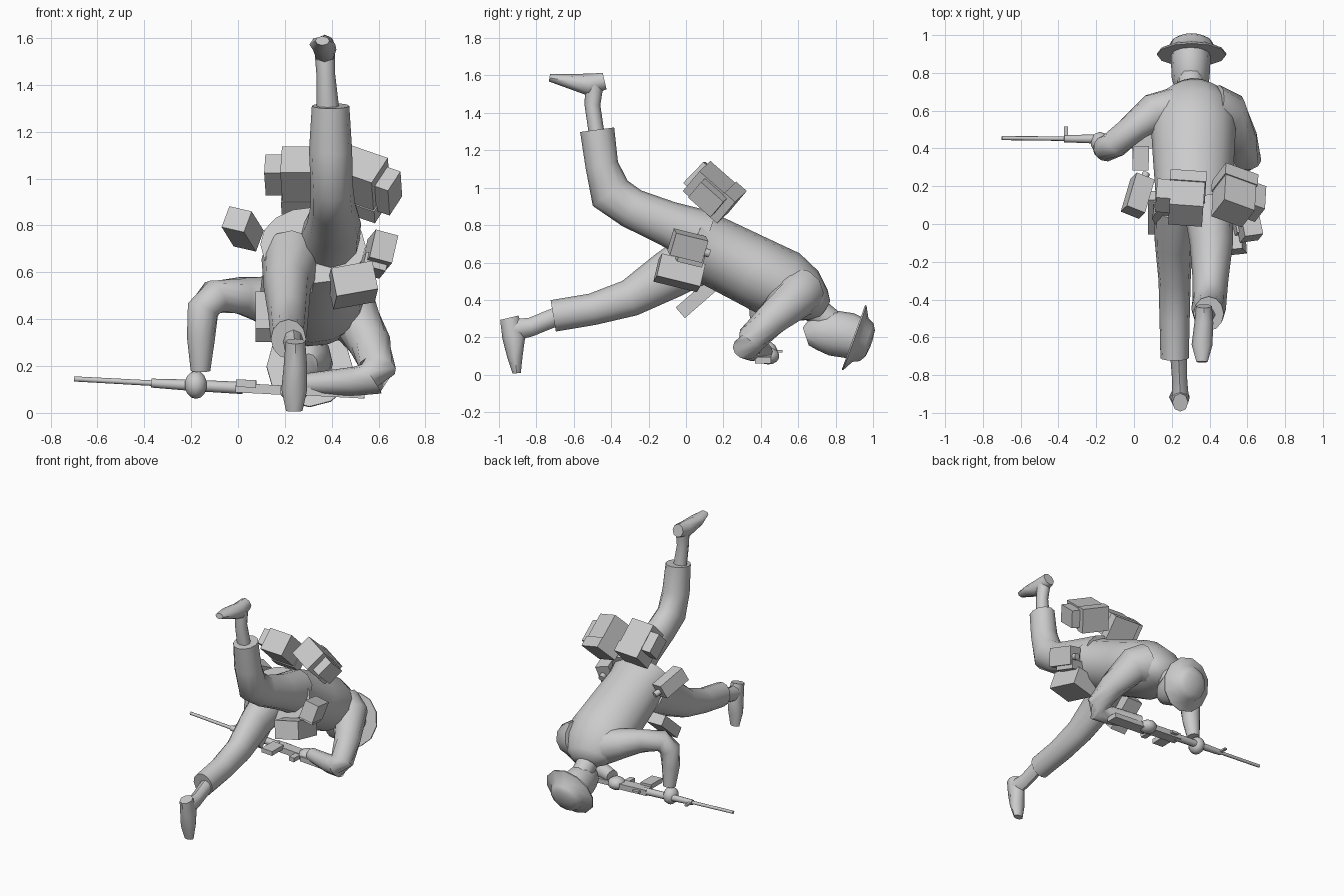
import bpy, bmesh, math
from mathutils import Vector, Matrix

if "Cube" in bpy.data.objects:
    bpy.data.objects.remove(bpy.data.objects["Cube"])

grey = bpy.data.materials.new("plain_grey")
grey.diffuse_color = (0.6, 0.6, 0.6, 1)
grey.use_nodes = True
grey.node_tree.nodes["Principled BSDF"].inputs["Base Color"].default_value = grey.diffuse_color


def finish(name, bm, smooth=True):
    bmesh.ops.recalc_face_normals(bm, faces=bm.faces[:])
    me = bpy.data.meshes.new(name)
    bm.to_mesh(me)
    bm.free()
    me.materials.append(grey)
    ob = bpy.data.objects.new(name, me)
    bpy.context.collection.objects.link(ob)
    if smooth:
        bpy.ops.object.select_all(action='DESELECT')
        ob.select_set(True)
        bpy.context.view_layer.objects.active = ob
        bpy.ops.object.shade_smooth_by_angle(angle=math.radians(50))
    return ob


def tube(name, rings, side=(1, 0, 0), n=12):
    """Skin elliptical rings (x, y, z, half width, half depth) along a path."""
    bm = bmesh.new()
    pts = [Vector(r[:3]) for r in rings]
    loops = []
    for i, r in enumerate(rings):
        t = Vector()
        if i > 0:
            t += (pts[i] - pts[i - 1]).normalized()
        if i < len(pts) - 1:
            t += (pts[i + 1] - pts[i]).normalized()
        t.normalize()
        u = Vector(side)
        u = (u - t * u.dot(t)).normalized()
        v = t.cross(u)
        loops.append([bm.verts.new(pts[i] + u * r[3] * math.cos(a) + v * r[-1] * math.sin(a))
                      for a in (2 * math.pi * k / n for k in range(n))])
    for a, b in zip(loops, loops[1:]):
        for k in range(n):
            bm.faces.new((a[k], a[(k + 1) % n], b[(k + 1) % n], b[k]))
    bm.faces.new(loops[0])
    bm.faces.new(loops[-1])
    return finish(name, bm)


def box(name, centre, size, rot=(0, 0, 0)):
    rx, ry, rz = (math.radians(a) for a in rot)
    m = (Matrix.Translation(centre) @ Matrix.Rotation(rz, 4, 'Z') @ Matrix.Rotation(ry, 4, 'Y')
         @ Matrix.Rotation(rx, 4, 'X') @ Matrix.Diagonal((*size, 1)))
    bm = bmesh.new()
    bmesh.ops.create_cube(bm, size=1, matrix=m)
    return finish(name, bm, False)


def pouch(name, centre, size, rot):
    """Box with a slightly larger lid on its head end."""
    box(name, centre, size, rot)
    rx, ry, rz = (math.radians(a) for a in rot)
    r = Matrix.Rotation(rz, 3, 'Z') @ Matrix.Rotation(ry, 3, 'Y') @ Matrix.Rotation(rx, 3, 'X')
    lid = Vector(centre) + r @ Vector((0, size[1] * 0.36, 0))
    box(name + "_lid", lid, (size[0] + .012, size[1] * .3, size[2] + .012), rot)


def blob(name, centre, size):
    bm = bmesh.new()
    bmesh.ops.create_uvsphere(bm, u_segments=10, v_segments=7, radius=1,
                              matrix=Matrix.Translation(centre) @ Matrix.Diagonal((*size, 1)))
    return finish(name, bm)


# jacket, neck and head
tube("jacket", [(.32, .035, .715, .225, .18), (.315, .15, .66, .2, .185), (.315, .35, .56, .215, .19),
                (.315, .52, .475, .225, .195), (.31, .63, .42, .2, .155), (.305, .7, .375, .15, .1),
                (.3, .735, .35, .09, .06)], n=16)
tube("neck", [(.3, .66, .37, .075), (.3, .74, .31, .07), (.3, .8, .26, .07)])
tube("head", [(.3, .64, .205, .04, .05), (.3, .685, .22, .075, .09), (.3, .77, .225, .1, .122),
              (.3, .87, .21, .105, .122), (.3, .94, .185, .1, .11)])

# brimmed hat, lathed around the tilted head axis
axis = Vector((0, .94, -.34)).normalized()
hub = Vector((.305, .895, .2))
tube("hat", [(*(hub + axis * d), r) for d, r in
             [(0, .183), (.008, .184), (.04, .125), (.075, .108), (.095, .075), (.102, .02)]], n=12)

# raised right leg
tube("right_trouser", [(.39, .1, .73, .13, .15), (.41, -.1, .81, .115, .12), (.405, -.29, .89, .095, .108),
                       (.4, -.405, .97, .09, .115), (.395, -.45, 1.12, .092, .088),
                       (.395, -.475, 1.31, .08, .092)])
tube("right_ankle", [(.385, -.475, 1.27, .05, .042), (.375, -.5, 1.44, .04, .042), (.37, -.49, 1.56, .045, .05)], n=8)
tube("right_foot", [(.37, -.435, 1.57, .042, .045), (.37, -.52, 1.55, .05, .06),
                    (.36, -.64, 1.572, .055, .036), (.36, -.73, 1.588, .03, .02)], n=8)

# trailing left leg
tube("left_trouser", [(.23, .1, .65, .13, .15), (.21, -.1, .53, .1, .13), (.215, -.3, .41, .085, .1),
                      (.215, -.5, .35, .08, .085), (.215, -.71, .315, .075, .085)])
tube("left_ankle", [(.235, -.67, .32, .045, .05), (.242, -.83, .255, .04, .05), (.245, -.92, .24, .045, .06)], n=8)
tube("left_foot", [(.245, -.945, .305, .042, .05), (.245, -.92, .2, .05, .062),
                   (.24, -.915, .1, .055, .042), (.24, -.905, .008, .035, .022)], n=8)

# arms and hands
tube("left_arm", [(.2, .6, .45, .12, .12), (.1, .59, .485, .1), (.01, .52, .5, .08), (-.1, .425, .495, .075),
                  (-.15, .4, .44, .07), (-.158, .4, .32, .06), (-.16, .42, .18, .042)], side=(0, 1, .3))
tube("right_arm", [(.42, .6, .44, .14), (.5, .58, .41, .12), (.565, .45, .29, .09), (.595, .35, .19, .08),
                   (.57, .325, .145, .075), (.5, .35, .135, .062), (.3, .42, .125, .045)], side=(0, 0, 1))
blob("left_hand", (-.18, .43, .12), (.05, .06, .06))
blob("right_hand", (.25, .44, .1), (.06, .06, .045))


# rifle, laid along x with its top toward +y
def along(x):
    return (x, .455 - .01 * (x + .7), .145 - .054 * (x + .7))


tube("rifle_barrel", [(*along(-.7), .011), (*along(-.3), .012)], (0, 1, 0), 8)
tube("rifle_handguard", [(*along(-.37), .019), (*along(-.2), .024), (*along(.02), .026)], (0, 1, 0), 8)
for name, x, dy, size in [("rifle_receiver", .12, -.01, (.26, .075, .04)),
                          ("rifle_stock", .39, -.03, (.3, .085, .034)),
                          ("rifle_magazine", .035, -.1, (.085, .13, .032)),
                          ("rifle_grip", .2, -.07, (.04, .09, .03)),
                          ("rifle_front_sight", -.36, .035, (.02, .06, .012)),
                          ("rifle_rear_sight", .06, .035, (.05, .03, .016))]:
    c = Vector(along(x)) + Vector((0, dy, .02 if "magazine" in name else 0))
    box(name, c, size, (0, 3.1, -.6))

# packs and pouches around the waist
pouch("left_pack", (.28, .135, .995), (.18, .25, .155), (-44, 0, -4))
box("left_pack_side_pocket", (.155, .15, 1.015), (.075, .14, .11), (-44, 0, -4))
pouch("right_pack", (.53, .15, .98), (.18, .25, .155), (-44, 18, -20))
box("right_pack_side_pocket", (.63, .12, .95), (.09, .16, .12), (-44, 18, -20))
box("left_canteen", (.02, .15, .785), (.105, .2, .1), (-25, 12, -22))
tube("left_canteen_cap", [(.05, .23, .74, .02), (.065, .27, .725, .02)], n=8)
box("right_canteen", (.605, .01, .69), (.1, .18, .125), (-14, 15, 8))
tube("right_canteen_cap", [(.6, .09, .66, .022), (.595, .125, .648, .022)], n=8)
box("right_canteen_holder", (.575, .02, .63), (.1, .14, .06), (-14, 15, 8))
box("right_pouch", (.49, -.035, .545), (.18, .24, .125), (-14, -10, 6))
box("left_pouch", (.135, .06, .41), (.12, .24, .075), (41, 0, 0))
